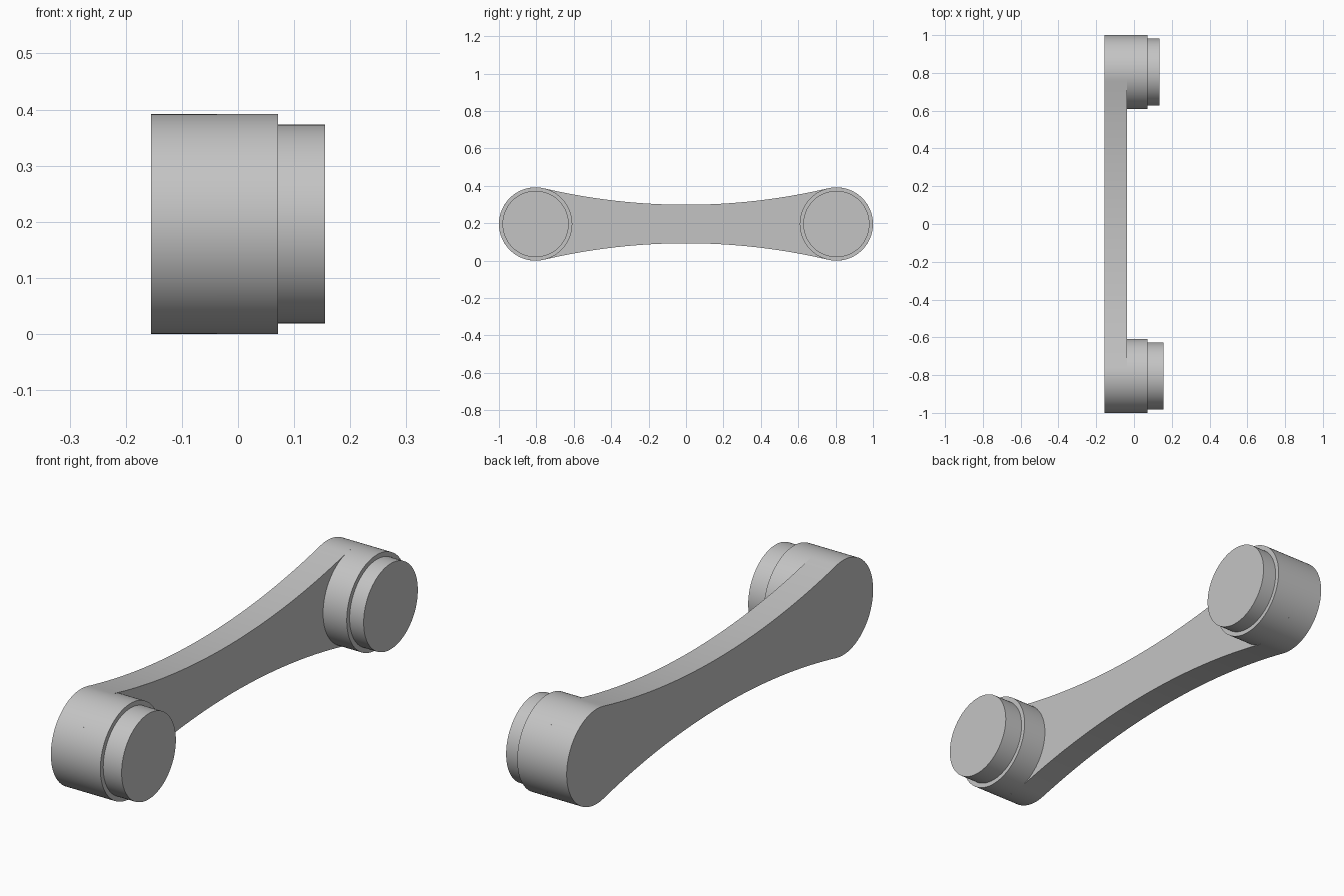
import bpy, bmesh
from math import sin, cos, pi, asin, atan2, radians

cube = bpy.data.objects.get("Cube")
if cube:
    bpy.data.objects.remove(cube, do_unlink=True)

BOSS_R, PIN_R = 0.196, 0.177
END_Y, MID_Z = 0.804, 0.196
BACK_X, WEB_X, BOSS_X = -0.155, -0.037, 0.071
WAIST = 0.103                      # half height of the arm at its middle
SEGMENTS = 96

grey = bpy.data.materials.new("light grey")
grey.use_nodes = True
grey.diffuse_color = (0.55, 0.55, 0.55, 1)
grey.node_tree.nodes["Principled BSDF"].inputs["Base Color"].default_value = (0.55, 0.55, 0.55, 1)


def extrude_outline(name, outline, x0, x1):
    """Extrude a (y, z) outline along x into a closed solid."""
    bm = bmesh.new()
    face = bm.faces.new([bm.verts.new((x0, y, z)) for y, z in outline])
    result = bmesh.ops.extrude_face_region(bm, geom=[face], use_keep_orig=True)
    moved = [v for v in result["geom"] if isinstance(v, bmesh.types.BMVert)]
    bmesh.ops.translate(bm, verts=moved, vec=(x1 - x0, 0, 0))
    bmesh.ops.recalc_face_normals(bm, faces=bm.faces)
    mesh = bpy.data.meshes.new(name)
    bm.to_mesh(mesh)
    bm.free()
    mesh.materials.append(grey)
    obj = bpy.data.objects.new(name, mesh)
    bpy.context.collection.objects.link(obj)
    bpy.ops.object.select_all(action="DESELECT")
    obj.select_set(True)
    bpy.context.view_layer.objects.active = obj
    bpy.ops.object.shade_smooth_by_angle(angle=radians(30))
    return obj


def arc(cy, cz, r, a0, a1, steps):
    """Points along an arc, leaving out the last one."""
    return [(cy + r * cos(a0 + (a1 - a0) * i / steps),
             cz + r * sin(a0 + (a1 - a0) * i / steps)) for i in range(steps)]


# Arm: round ends joined by two hollow arcs tangent to them
side_r = (END_Y**2 + WAIST**2 - BOSS_R**2) / (2 * (BOSS_R - WAIST))
rise = WAIST + side_r
half = asin(END_Y / (side_r + BOSS_R))
tangent = atan2(rise, -END_Y)
outline = (arc(END_Y, MID_Z, BOSS_R, -tangent, tangent, 56)
           + arc(0, MID_Z + rise, side_r, -pi / 2 + half, -pi / 2 - half, 48)
           + arc(-END_Y, MID_Z, BOSS_R, pi - tangent, pi + tangent, 56)
           + arc(0, MID_Z - rise, side_r, pi / 2 + half, pi / 2 - half, 48))
extrude_outline("arm", outline, BACK_X, WEB_X)

# Boss and pin at each end; the front pin is slightly longer
for side, y, tip in (("front", -END_Y, 0.155), ("back", END_Y, 0.135)):
    extrude_outline(side + "_boss", arc(y, MID_Z, BOSS_R, 0, 2 * pi, SEGMENTS), WEB_X, BOSS_X)
    extrude_outline(side + "_pin", arc(y, MID_Z, PIN_R, 0, 2 * pi, SEGMENTS), BOSS_X, tip)
